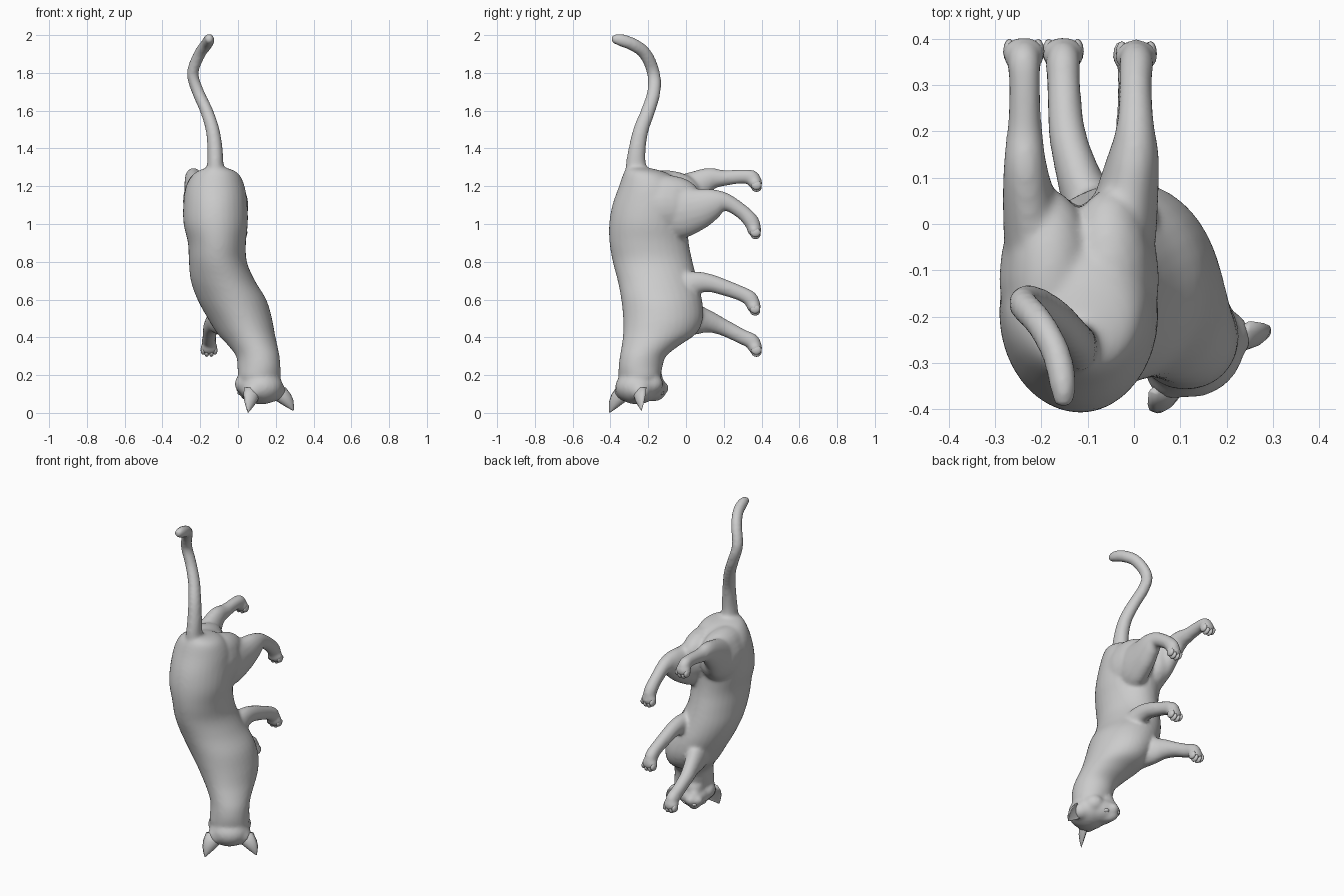
import bpy, bmesh
from math import sin, cos, pi, radians, sqrt
from mathutils import Vector, Matrix

if "Cube" in bpy.data.objects:
    bpy.data.objects.remove(bpy.data.objects["Cube"])

SIDE = Vector((0.82, 0.57, 0)).normalized()   # head directions
FWD = Vector((-0.57, 0.82, 0)).normalized()
UP = Vector((0, 0, -1))
HEAD = Vector((0.118, -0.252, 0.135))


def smooth_path(pts, steps=4):
    """Catmull-Rom through tuples of any length."""
    p = [pts[0]] + list(pts) + [pts[-1]]
    out = []
    for i in range(1, len(p) - 2):
        for k in range(steps):
            t = k / steps
            out.append([0.5 * (2 * b + (c - a) * t + (2 * a - 5 * b + 4 * c - d) * t * t
                               + (3 * b - a - 3 * c + d) * t ** 3)
                        for a, b, c, d in zip(*p[i - 1:i + 3])])
    return out + [list(pts[-1])]


def loft(bm, rings):
    loops = [[bm.verts.new(v) for v in r] for r in rings]
    n = len(loops[0])
    for a, b in zip(loops, loops[1:]):
        for i in range(n):
            bm.faces.new((a[i], a[(i + 1) % n], b[(i + 1) % n], b[i]))
    bm.faces.new(loops[0][::-1])
    bm.faces.new(loops[-1])


def tube(bm, pts, n=18):
    """Round limb; thick ends are flattened sideways like a thigh."""
    path = smooth_path(pts)
    pos = [Vector(p[:3]) for p in path]
    rings = []
    for i, p in enumerate(path):
        t = (pos[min(i + 1, len(pos) - 1)] - pos[max(i - 1, 0)]).normalized()
        u = (Vector((1, 0, 0)) - t * t.x).normalized()
        v = t.cross(u)
        r = p[3]
        ru = 0.9 * min(r, 0.045) + 0.4 * max(0, r - 0.045)
        rings.append([pos[i] + u * ru * cos(a) + v * r * sin(a)
                      for a in (2 * pi * k / n for k in range(n))])
    loft(bm, rings)


def blob(bm, centre, sx, sy, sz, axes=None, segs=20):
    m = Matrix.Identity(4)
    if axes:
        m = Matrix(axes).transposed().to_4x4()
    bmesh.ops.create_uvsphere(bm, u_segments=segs, v_segments=12, radius=1,
                              matrix=Matrix.Translation(centre) @ m @ Matrix.Diagonal((sx, sy, sz, 1)))


def head_pt(s, f, u):
    return HEAD + SIDE * s + FWD * f + UP * u


def finish(bm, name, voxel=0, iterations=0):
    bmesh.ops.recalc_face_normals(bm, faces=bm.faces)
    for f in bm.faces:
        f.smooth = True
    me = bpy.data.meshes.new(name)
    bm.to_mesh(me)
    bm.free()
    ob = bpy.data.objects.new(name, me)
    bpy.context.collection.objects.link(ob)
    if voxel:
        r = ob.modifiers.new("fuse", 'REMESH')
        r.mode, r.voxel_size, r.use_smooth_shade = 'VOXEL', voxel, True
        s = ob.modifiers.new("soften", 'SMOOTH')
        s.factor, s.iterations = 0.5, iterations
    return ob


body = bmesh.new()

# torso and neck: z, left, right, back, belly, roll in degrees
torso = [(1.30, -.16, -.07, -.31, -.21, 0), (1.27, -.23, 0, -.33, -.10, 0),
         (1.20, -.275, .035, -.355, -.02, 0), (1.10, -.29, .05, -.39, .02, 0),
         (1.00, -.288, .052, -.407, .01, 0), (.90, -.265, .042, -.405, .015, 0),
         (.80, -.26, .047, -.388, .035, 0), (.70, -.25, .09, -.362, .06, 3),
         (.60, -.215, .15, -.343, .085, 6), (.50, -.16, .18, -.333, .09, 8),
         (.42, -.11, .195, -.333, .055, 12), (.36, -.055, .208, -.34, -.03, 16),
         (.30, -.01, .22, -.350, -.105, 25), (.24, -.003, .225, -.357, -.125, 35),
         (.18, .005, .225, -.355, -.14, 35), (.13, .04, .2, -.33, -.17, 35)]
rings = []
for z, x0, x1, y0, y1, roll in smooth_path(torso):
    X, Y, a = (x1 - x0) / 2, (y1 - y0) / 2, radians(roll)
    total, diff = X * X + Y * Y, (X * X - Y * Y) / cos(2 * a)
    ra, rb = sqrt((total + diff) / 2), sqrt((total - diff) / 2)
    c = Vector(((x0 + x1) / 2, (y0 + y1) / 2, z))
    u, v = Vector((cos(a), sin(a), 0)), Vector((-sin(a), cos(a), 0))
    rings.append([c + u * ra * cos(t) + v * rb * sin(t)
                  for t in (2 * pi * k / 32 for k in range(32))])
loft(body, rings)

# haunches
for x, z in ((-.182, 1.12), (-.055, 1.095)):
    blob(body, Vector((x, -.12, z)), .11, .19, .155)
    blob(body, Vector((x, -.115, z + .055)), .095, .19, .11)

# tail
tube(body, [(-.12, -.25, 1.22, .075), (-.12, -.265, 1.31, .055), (-.122, -.258, 1.4, .046),
            (-.135, -.238, 1.5, .041), (-.167, -.2, 1.6, .038), (-.212, -.17, 1.7, .036),
            (-.24, -.172, 1.8, .035), (-.203, -.215, 1.9, .035), (-.168, -.28, 1.95, .035),
            (-.153, -.35, 1.975, .033), (-.153, -.395, 1.98, .02)])

# legs: x, y, z, radius from shoulder or hip to paw
legs = [
    [(-.185, -.16, 1.1, .11), (-.205, -.05, 1.13, .13), (-.225, .04, 1.19, .092),
     (-.235, .125, 1.238, .062), (-.236, .2, 1.243, .043), (-.236, .3, 1.252, .038),
     (-.238, .35, 1.245, .041), (-.238, .367, 1.215, .036)],
    [(-.06, -.16, 1.07, .12), (-.035, -.04, 1.065, .145), (-.015, .06, 1.08, .115),
     (0, .15, 1.11, .08), (.003, .215, 1.115, .047), (.003, .3, 1.062, .04),
     (.005, .348, 1.01, .042), (.005, .362, .965, .036)],
    [(-.06, -.06, .52, .12), (-.1, .05, .495, .085), (-.125, .12, .483, .06),
     (-.145, .2, .452, .045), (-.152, .3, .402, .041), (-.153, .35, .378, .042),
     (-.153, .367, .342, .036)],
    [(-.01, -.06, .63, .12), (-.002, .04, .685, .068), (.0, .12, .688, .05),
     (.0, .2, .665, .044), (.0, .3, .628, .04), (.0, .343, .6, .042),
     (.0, .36, .56, .036)],
]
toes = bmesh.new()
for leg in legs:
    tube(body, leg)
    x, y, z, r = leg[-1]
    blob(body, Vector((x, y, z + .002)), .048, .038, .036)
    for dx, dz in ((-.031, .004), (-.012, -.007), (.012, -.007), (.031, .004)):
        blob(toes, Vector((x + dx, y + .006, z - .014 + dz)), .0135, .027, .024, segs=12)
finish(toes, "toes")

# head: skull, middle face, throat, cheeks, muzzle, nose bridge, chin
axes = (SIDE, FWD, UP)
blob(body, head_pt(0, -.01, .0), .118, .115, .09, axes)
blob(body, head_pt(0, .06, .0), .09, .095, .074, axes)
blob(body, head_pt(0, .08, -.055), .06, .065, .06, axes)
for s in (-1, 1):
    blob(body, head_pt(s * .07, -.035, .02), .055, .06, .055, axes)
    blob(body, head_pt(s * .074, .04, -.018), .05, .06, .052, axes)
    blob(body, head_pt(s * .02, .133, .004), .034, .045, .036, axes)
blob(body, head_pt(0, .095, .033), .04, .075, .042, axes)
blob(body, head_pt(0, .115, -.025), .036, .048, .036, axes)
finish(body, "cat_body", 0.0095, 12)

# ears: broad cupped cones, slightly hollow at the front
for name, s, tip in (("left_ear", -1, Vector((.053, -.404, .0015))),
                     ("right_ear", 1, Vector((.292, -.235, .012)))):
    bm = bmesh.new()
    base = head_pt(s * .072, -.015, .0)
    across = (SIDE * .92 + FWD * -.4 * s).normalized()
    depth = (FWD * .92 + SIDE * .4 * s).normalized()
    rows = []
    for t, w in ((0, .068), (.3, .064), (.55, .05), (.8, .026), (.93, .011), (1, .003)):
        c = base.lerp(tip, t)
        angles = [pi * k / 8 for k in range(9)]
        outer = [c + across * w * cos(a) - depth * w * .8 * sin(a) for a in angles]
        inner = [c + across * w * .9 * cos(a) - depth * w * .1 * sin(a) for a in angles]
        rows.append(outer + inner[::-1])
    loft(bm, rows)
    finish(bm, name)

# eyes and nose
for name, s in (("left_eye", -1), ("right_eye", 1)):
    bm = bmesh.new()
    blob(bm, head_pt(s * .05, .108, .028), .018, .02, .013, axes)
    finish(bm, name)
bm = bmesh.new()
blob(bm, head_pt(0, .166, .022), .014, .012, .01, axes)
finish(bm, "nose")
